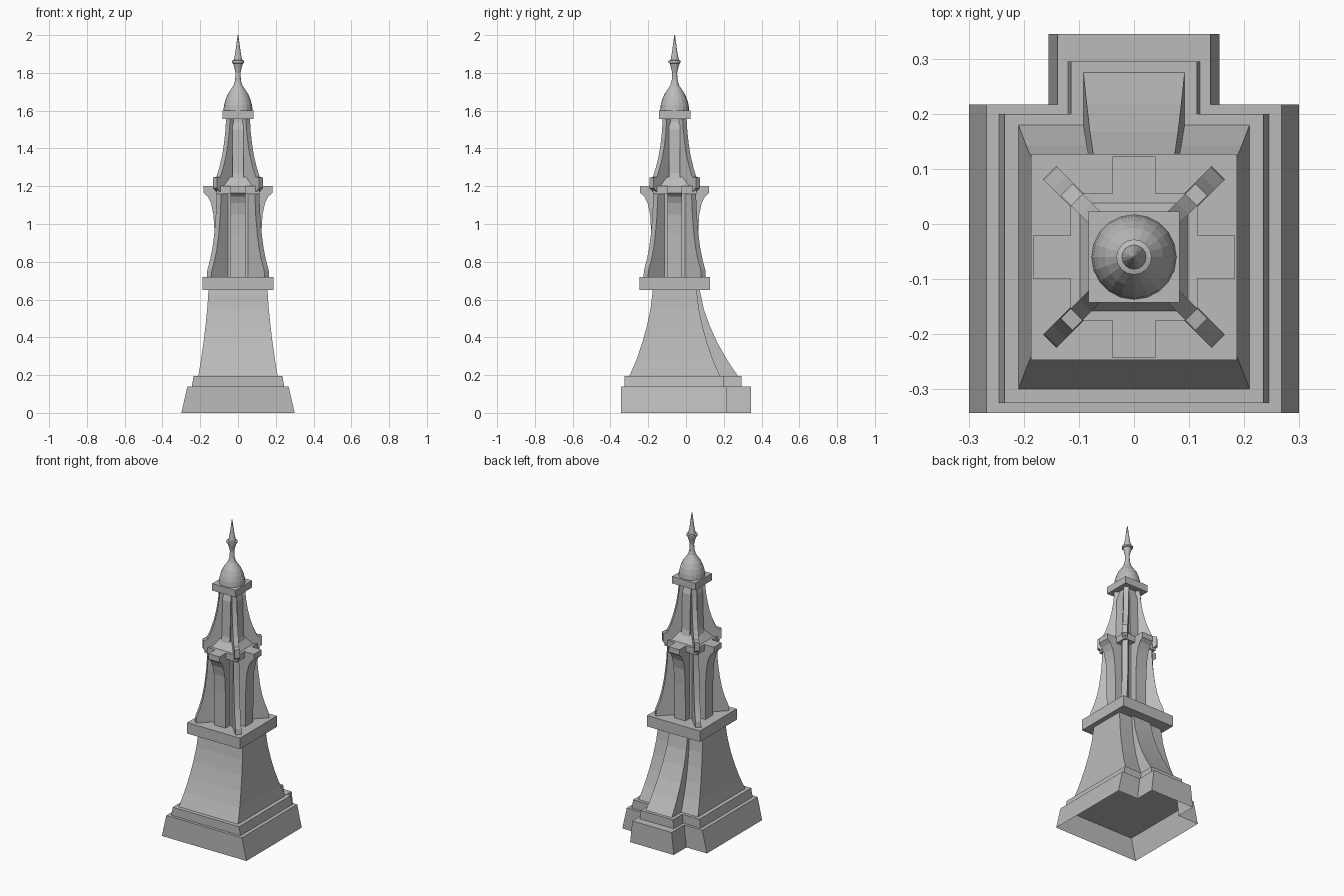
import bpy, bmesh
from math import cos, sin, pi, radians
from mathutils import Matrix, Vector

if "Cube" in bpy.data.objects:
    bpy.data.objects.remove(bpy.data.objects["Cube"], do_unlink=True)

stone = bpy.data.materials.new("grey stone")
stone.use_nodes = True
GREY = (0.5, 0.5, 0.5, 1)
stone.diffuse_color = GREY
stone.node_tree.nodes["Principled BSDF"].inputs["Base Color"].default_value = GREY

AXIS = Vector((0, -0.06, 0))  # centre line of the tower


def finish(name, bm):
    bmesh.ops.recalc_face_normals(bm, faces=bm.faces)
    mesh = bpy.data.meshes.new(name)
    bm.to_mesh(mesh)
    bm.free()
    obj = bpy.data.objects.new(name, mesh)
    mesh.materials.append(stone)
    bpy.context.collection.objects.link(obj)
    return obj


def loft(name, sections, bottom=True):
    """Skin a stack of (z, outline) sections."""
    bm = bmesh.new()
    rings = [[bm.verts.new((x, y, z)) for x, y in pts] for z, pts in sections]
    n = len(rings[0])
    for low, high in zip(rings, rings[1:]):
        for i in range(n):
            j = (i + 1) % n
            bm.faces.new((low[i], low[j], high[j], high[i]))
    bm.faces.new(rings[-1])
    if bottom:
        bm.faces.new(rings[0][::-1])
    return finish(name, bm)


def rect(hx, y0, y1):
    return [(-hx, y0), (hx, y0), (hx, y1), (-hx, y1)]


def square(h):
    return rect(h, AXIS.y - h, AXIS.y + h)


def tee(hx, y0, y1, bx, y2):
    return [(-hx, y0), (hx, y0), (hx, y1), (bx, y1),
            (bx, y2), (-bx, y2), (-bx, y1), (-hx, y1)]


def ring(radius, sides):
    return [(radius * cos(2 * pi * i / sides), AXIS.y + radius * sin(2 * pi * i / sides))
            for i in range(sides)]


def fins(name, profile, width, start):
    """Four copies of a radial (distance, z) profile around the tower."""
    for k in range(4):
        bm = bmesh.new()
        face = bm.faces.new([bm.verts.new((r, -width / 2, z)) for r, z in profile])
        ext = bmesh.ops.extrude_face_region(bm, geom=[face])
        moved = [v for v in ext["geom"] if isinstance(v, bmesh.types.BMVert)]
        bmesh.ops.translate(bm, verts=moved, vec=(0, width, 0))
        turn = Matrix.Translation(AXIS) @ Matrix.Rotation(radians(start + 90 * k), 4, "Z")
        bm.transform(turn)
        finish(f"{name}_{k + 1}", bm)


# Stepped plinth, open underneath
loft("plinth", [(0, tee(0.3, -0.343, 0.217, 0.155, 0.345)),
                (0.14, tee(0.268, -0.343, 0.217, 0.139, 0.345))], bottom=False)
loft("plinth_step", [(0.14, tee(0.245, -0.325, 0.2, 0.12, 0.295)),
                     (0.195, tee(0.235, -0.325, 0.2, 0.114, 0.295))])

# Sweeping lower body and its rear buttress: height, half width, half depth
body = [(0.195, 0.21, 0.24), (0.28, 0.196, 0.203), (0.37, 0.183, 0.172),
        (0.46, 0.172, 0.147), (0.55, 0.163, 0.128), (0.65, 0.156, 0.116)]
loft("lower_body", [(z, rect(hx, AXIS.y - hy, AXIS.y + hy)) for z, hx, hy in body])
buttress = [(0.195, 0.092, 0.275), (0.28, 0.086, 0.218), (0.37, 0.08, 0.167),
            (0.46, 0.074, 0.126), (0.55, 0.068, 0.094), (0.65, 0.063, 0.073)]
loft("rear_buttress", [(z, rect(hx, AXIS.y, y)) for z, hx, y in buttress])
loft("body_slab", [(0.65, square(0.187)), (0.72, square(0.187))])

# Lantern stage
loft("lantern_core", [(0.72, square(0.078)), (1.165, square(0.078))])
loft("lantern_cornice", [(1.16, square(0.115)), (1.2, square(0.115))])
fins("lantern_pier", [(0.04, 0.72), (0.122, 0.72), (0.124, 0.95), (0.13, 1.05),
                      (0.143, 1.11), (0.16, 1.145), (0.183, 1.165),
                      (0.183, 1.2), (0.04, 1.2)], 0.078, 0)
fins("lantern_fin", [(0.04, 0.72), (0.216, 0.72), (0.213, 0.755), (0.192, 0.81),
                     (0.175, 0.87), (0.162, 0.94), (0.15, 1.04), (0.142, 1.17),
                     (0.04, 1.17)], 0.034, 45)

# Upper stage
loft("upper_base", [(1.2, square(0.098)), (1.25, square(0.062))])
loft("upper_core", [(1.23, square(0.048)), (1.56, square(0.044))])
fins("upper_pier", [(0.03, 1.22), (0.075, 1.22), (0.062, 1.27), (0.056, 1.5),
                    (0.044, 1.54), (0.03, 1.54)], 0.058, 0)
fins("upper_fin", [(0.03, 1.165), (0.142, 1.165), (0.173, 1.19), (0.173, 1.245),
                   (0.147, 1.25), (0.125, 1.3), (0.105, 1.36), (0.091, 1.42),
                   (0.08, 1.49), (0.074, 1.56), (0.03, 1.56)], 0.03, 45)
loft("upper_slab", [(1.555, square(0.083)), (1.6, square(0.083))])

# Dome and finial
dome = [(1.6, 0.077), (1.63, 0.074), (1.66, 0.066), (1.69, 0.053),
        (1.715, 0.036), (1.735, 0.023), (1.76, 0.016)]
loft("dome", [(z, ring(r, 20)) for z, r in dome])
finial = [(1.755, 0.016), (1.8, 0.013), (1.83, 0.02), (1.85, 0.026), (1.853, 0.032),
          (1.865, 0.032), (1.868, 0.022), (1.91, 0.014), (2.0, 0.002)]
loft("finial", [(z, ring(r, 16)) for z, r in finial])
